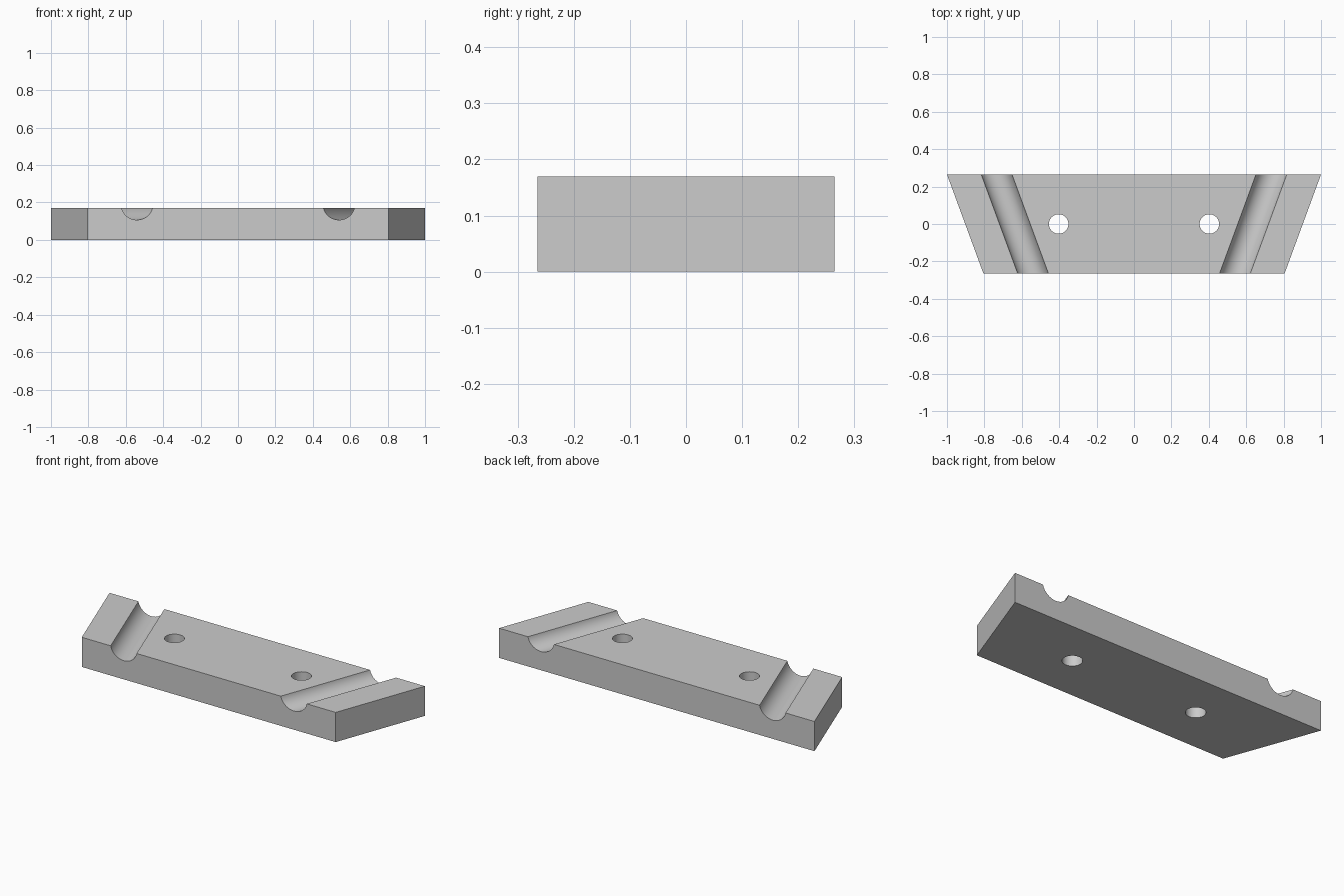
import bpy, bmesh, math
from mathutils import Vector

if "Cube" in bpy.data.objects:
    bpy.data.objects.remove(bpy.data.objects["Cube"])

HEIGHT, HALF_DEPTH = 0.17, 0.265
FRONT_HALF, BACK_HALF = 0.805, 1.0

grey = bpy.data.materials.new("plain grey")
grey.use_nodes = True
colour = (0.6, 0.6, 0.6, 1)
grey.diffuse_color = colour
grey.node_tree.nodes["Principled BSDF"].inputs["Base Color"].default_value = colour

# Tapered block, extruded from its plan outline
bm = bmesh.new()
plan = [(-FRONT_HALF, -HALF_DEPTH), (FRONT_HALF, -HALF_DEPTH),
        (BACK_HALF, HALF_DEPTH), (-BACK_HALF, HALF_DEPTH)]
base = bm.faces.new([bm.verts.new((x, y, 0)) for x, y in plan])
top = bmesh.ops.extrude_face_region(bm, geom=[base])["geom"]
bmesh.ops.translate(bm, vec=(0, 0, HEIGHT),
                    verts=[v for v in top if isinstance(v, bmesh.types.BMVert)])
bmesh.ops.recalc_face_normals(bm, faces=bm.faces)
mesh = bpy.data.meshes.new("tapered_block")
bm.to_mesh(mesh)
bm.free()
mesh.materials.append(grey)
block = bpy.data.objects.new("tapered_block", mesh)
bpy.context.collection.objects.link(block)
bpy.context.view_layer.objects.active = block
block.select_set(True)


def cut_cylinder(name, centre, axis, radius, length):
    """Cut a round channel through the block."""
    bpy.ops.mesh.primitive_cylinder_add(vertices=64, radius=radius, depth=length,
                                        location=centre)
    cutter = bpy.context.object
    cutter.name = name
    cutter.hide_render = True
    cutter.rotation_euler = Vector(axis).to_track_quat("Z", "Y").to_euler()
    cutter.data.materials.append(grey)
    bpy.context.view_layer.objects.active = block
    mod = block.modifiers.new(name, "BOOLEAN")
    mod.operation, mod.solver, mod.object = "DIFFERENCE", "EXACT", cutter
    bpy.ops.object.modifier_apply(modifier=mod.name)
    bpy.data.objects.remove(cutter)


# Slanted grooves parallel to the ends, and vertical screw holes
for side in (-1, 1):
    slant = (side * (BACK_HALF - FRONT_HALF), 2 * HALF_DEPTH, 0)
    cut_cylinder("groove_cutter", (side * 0.637, 0, 0.186), slant, 0.079, 1)
    cut_cylinder("hole_cutter", (side * 0.403, 0, HEIGHT / 2), (0, 0, 1), 0.052, 0.5)

bpy.ops.object.select_all(action="DESELECT")
block.select_set(True)
bpy.context.view_layer.objects.active = block
bpy.ops.object.shade_smooth_by_angle(angle=math.radians(30))
